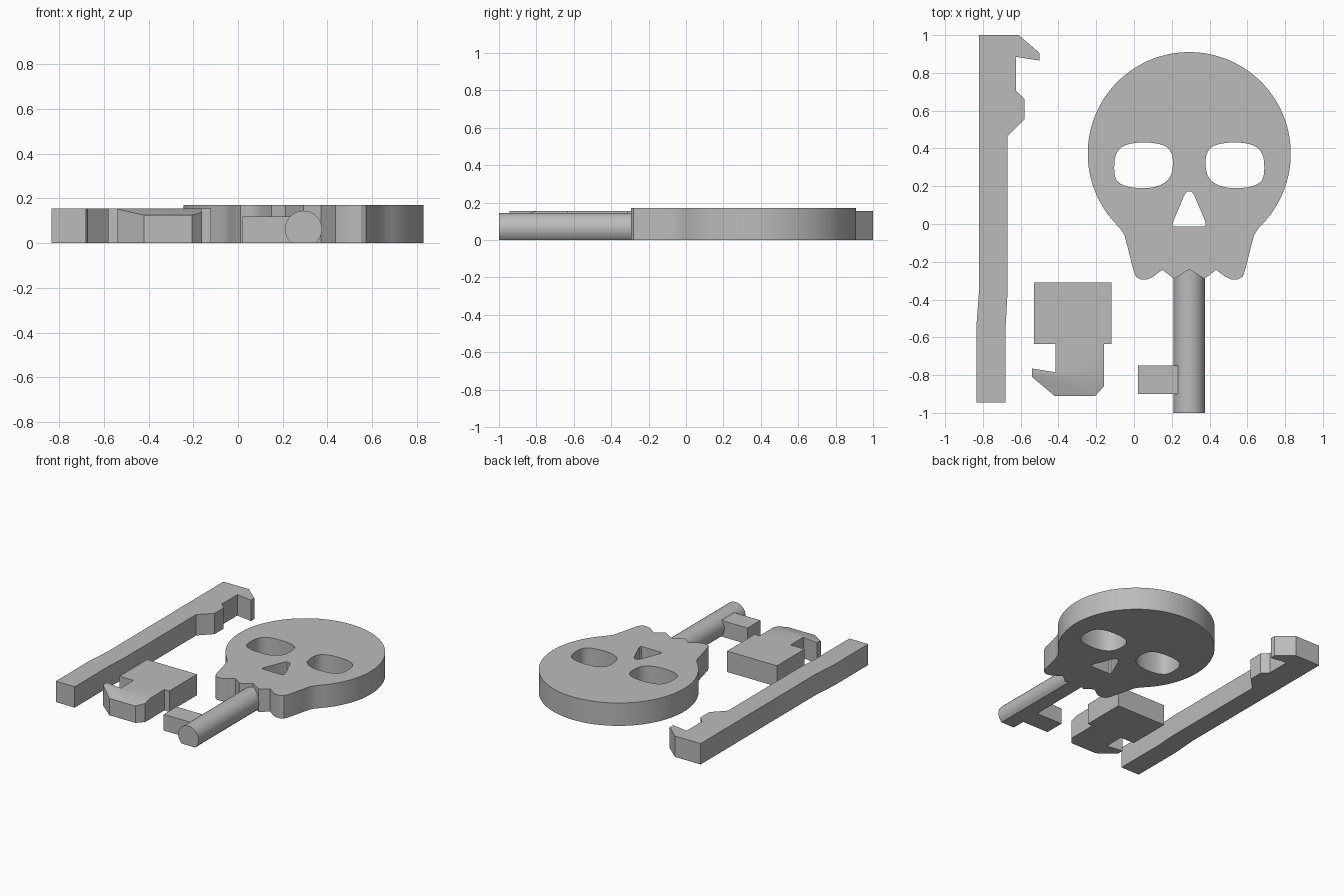
import bpy, bmesh, math
from mathutils import Vector, Matrix

cube = bpy.data.objects.get("Cube")
if cube:
    bpy.data.objects.remove(cube, do_unlink=True)

grey = bpy.data.materials.new("plain grey")
grey.use_nodes = True
colour = (0.5, 0.5, 0.5, 1)
grey.diffuse_color = colour
grey.node_tree.nodes["Principled BSDF"].inputs["Base Color"].default_value = colour

MID = 0.2925  # symmetry line of the skull


def mirrored(points):
    return [(2 * MID - x, y) for x, y in reversed(points)]


def arc(cx, cy, r, start, end, steps):
    angles = [math.radians(start + (end - start) * i / steps) for i in range(steps + 1)]
    return [(cx + r * math.cos(a), cy + r * math.sin(a)) for a in angles]


def rounded(points, steps=5):
    """Closed smooth loop through the given points."""
    p = [Vector(q) for q in points]
    n, loop = len(p), []
    for i in range(n):
        a, b, c, d = p[i - 1], p[i], p[(i + 1) % n], p[(i + 2) % n]
        for s in range(steps):
            t = s / steps
            v = b + (c - a) * (t / 2) + (2 * a - 5 * b + 4 * c - d) * (t * t / 2) \
                + (3 * b - a - 3 * c + d) * (t ** 3 / 2)
            loop.append((v.x, v.y))
    return loop


def prism(name, outlines, height, matrix=Matrix(), slope=None):
    """Filled outline with optional holes, raised from z = 0 to height."""
    curve = bpy.data.curves.new(name, "CURVE")
    curve.dimensions, curve.fill_mode = "2D", "BOTH"
    curve.extrude = height / 2
    for outline in outlines:
        spline = curve.splines.new("POLY")
        spline.points.add(len(outline) - 1)
        for point, (x, y) in zip(spline.points, outline):
            point.co = (x, y, 0, 1)
        spline.use_cyclic_u = True
    helper = bpy.data.objects.new(name + " helper", curve)
    bpy.context.collection.objects.link(helper)
    bpy.context.view_layer.update()
    evaluated = helper.evaluated_get(bpy.context.evaluated_depsgraph_get())
    mesh = bpy.data.meshes.new_from_object(evaluated)
    bpy.data.objects.remove(helper, do_unlink=True)

    bm = bmesh.new()
    bm.from_mesh(mesh)
    bmesh.ops.remove_doubles(bm, verts=bm.verts, dist=0.0001)
    bmesh.ops.translate(bm, verts=bm.verts, vec=(0, 0, height / 2))
    if slope:
        geom = bm.verts[:] + bm.edges[:] + bm.faces[:]
        bmesh.ops.bisect_plane(bm, geom=geom, plane_co=slope[0], plane_no=slope[1],
                               clear_outer=True)
        bmesh.ops.holes_fill(bm, edges=[e for e in bm.edges if e.is_boundary])
    bm.transform(matrix)
    bmesh.ops.recalc_face_normals(bm, faces=bm.faces)
    bm.to_mesh(mesh)
    bm.free()

    mesh.name = name
    mesh.materials.clear()
    mesh.materials.append(grey)
    obj = bpy.data.objects.new(name, mesh)
    bpy.context.collection.objects.link(obj)
    bpy.ops.object.select_all(action="DESELECT")
    obj.select_set(True)
    bpy.context.view_layer.objects.active = obj
    bpy.ops.object.shade_smooth_by_angle(angle=math.radians(25))
    return obj


# Skull plate: round crown, tapered jaw and teeth, with eye and nose holes
jaw = [(-0.07, -0.028), (-0.05, -0.06), (-0.037, -0.11), (0.0, -0.255), (0.012, -0.28),
       (0.035, -0.293), (0.07, -0.293), (0.095, -0.283), (0.15, -0.243), (0.213, -0.29)]
half = arc(MID, 0.3725, 0.5375, 90, 223, 48) + jaw
skull = half + [(MID, -0.24)] + mirrored(half)[:-1]
eye = rounded([(-0.1, 0.25), (-0.055, 0.205), (0.035, 0.19), (0.125, 0.2), (0.185, 0.24),
               (0.205, 0.3), (0.2, 0.37), (0.16, 0.415), (0.055, 0.432), (-0.05, 0.415),
               (-0.098, 0.36)])
nose_half = [(MID - 0.012, 0.172), (MID - 0.025, 0.155), (0.21, 0.02), (0.204, -0.005),
             (0.212, -0.013)]
nose = nose_half + mirrored(nose_half)
prism("skull_handle", [skull, eye, mirrored(eye), nose], 0.17)

# Key shaft: round bar with a flat underside
shaft = arc(MID, 0.062, 0.083, -48.3, 228.3, 24)
lay_down = Matrix.Translation((0, -0.2, 0)) @ Matrix.Rotation(math.pi / 2, 4, "X")
prism("key_shaft", [shaft], 0.8, lay_down)

# Key bit
prism("key_bit", [[(0.02, -0.9), (0.27, -0.9), (0.27, -0.75), (0.02, -0.75)]], 0.12)

# Long hooked bar
bar = [(-0.82, 1), (-0.61, 1), (-0.5, 0.905), (-0.5, 0.865), (-0.625, 0.885),
       (-0.625, 0.705), (-0.58, 0.66), (-0.58, 0.555), (-0.67, 0.465), (-0.67, -0.37),
       (-0.68, -0.55), (-0.68, -0.945), (-0.835, -0.945), (-0.835, -0.55), (-0.82, -0.35)]
prism("hooked_bar", [bar], 0.155)

# Short latch block with a hook and a sloping nose
latch = [(-0.53, -0.31), (-0.12, -0.31), (-0.12, -0.635), (-0.16, -0.635), (-0.16, -0.86),
         (-0.205, -0.91), (-0.42, -0.91), (-0.54, -0.81), (-0.54, -0.765),
         (-0.415, -0.785), (-0.415, -0.635), (-0.53, -0.635)]
prism("latch_block", [latch], 0.155, slope=((0, -0.91, 0.125), (0, -0.03, 0.11)))
